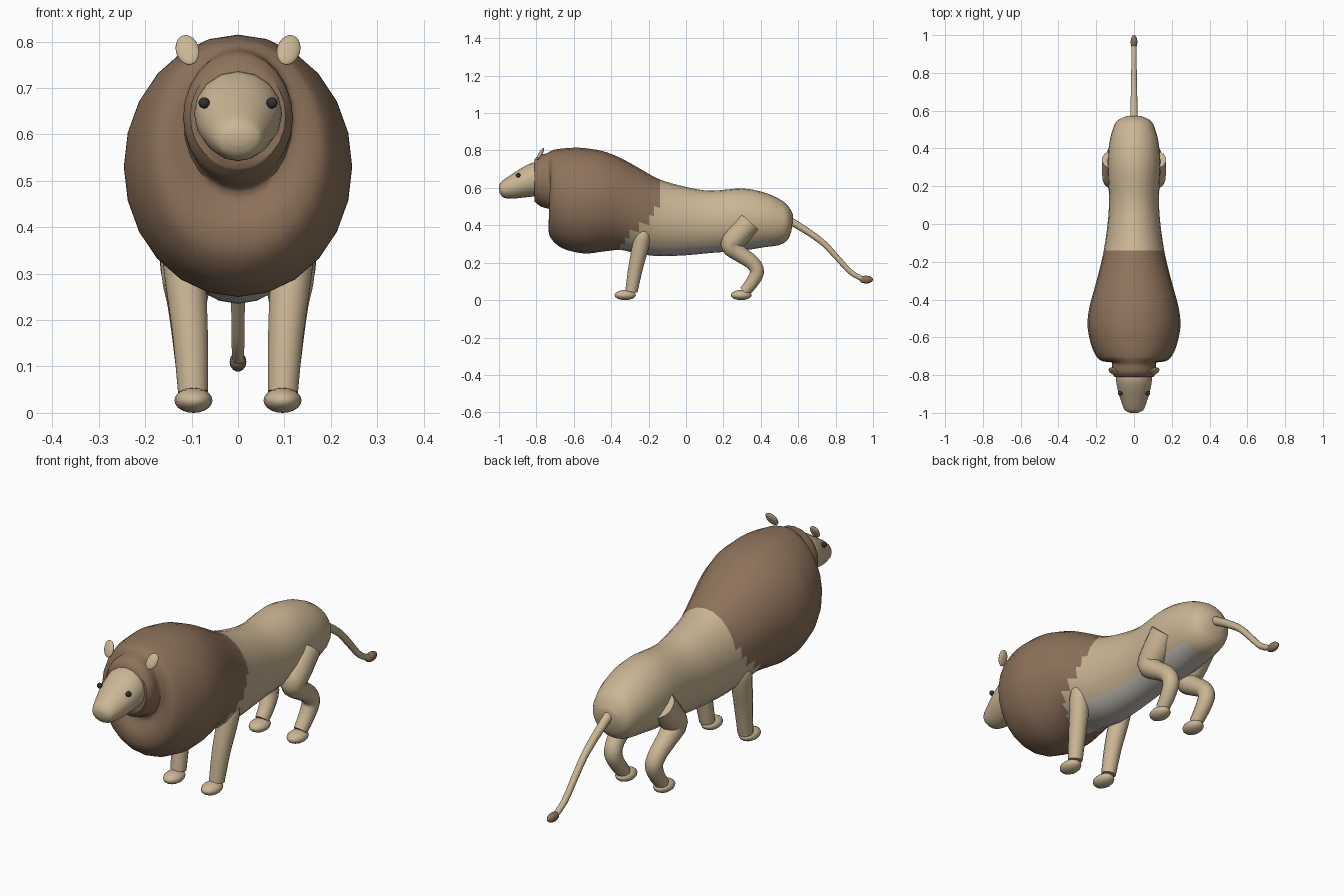
import bpy, bmesh
from math import sin, cos, tau
from mathutils import Vector

if "Cube" in bpy.data.objects:
    bpy.data.objects.remove(bpy.data.objects["Cube"])


def material(name, color):
    m = bpy.data.materials.new(name)
    m.diffuse_color = (*color, 1)
    m.use_nodes = True
    m.node_tree.nodes["Principled BSDF"].inputs["Base Color"].default_value = m.diffuse_color
    return m


TAN = material("tan_coat", (0.60, 0.47, 0.30))
BROWN = material("brown_mane", (0.27, 0.17, 0.105))
PALE = material("pale_belly", (0.56, 0.53, 0.47))
DARK = material("dark_eye", (0.035, 0.03, 0.03))


def spline(points, steps):
    """Catmull-Rom interpolation through tuples of any length."""
    pts = [points[0], *points, points[-1]]
    out = []
    for i in range(1, len(pts) - 2):
        for s in range(steps):
            t = s / steps
            out.append([0.5 * (2 * b + (c - a) * t + (2 * a - 5 * b + 4 * c - d) * t * t
                               + (3 * b - a - 3 * c + d) * t ** 3)
                        for a, b, c, d in zip(*pts[i - 1:i + 3])])
    return out + [list(points[-1])]


def skin(name, rings, mats):
    """Join rings of points into a closed, smooth tube."""
    bm = bmesh.new()
    vs = [[bm.verts.new(p) for p in ring] for ring in rings]
    n = len(vs[0])
    for a, b in zip(vs, vs[1:]):
        for i in range(n):
            bm.faces.new((a[i], a[(i + 1) % n], b[(i + 1) % n], b[i]))
    bm.faces.new(vs[0])
    bm.faces.new(vs[-1])
    bmesh.ops.recalc_face_normals(bm, faces=bm.faces)
    mesh = bpy.data.meshes.new(name)
    bm.to_mesh(mesh)
    bm.free()
    obj = bpy.data.objects.new(name, mesh)
    bpy.context.collection.objects.link(obj)
    for m in mats:
        mesh.materials.append(m)
    smooth(obj, 0.9)
    return obj


def smooth(obj, angle):
    bpy.ops.object.select_all(action='DESELECT')
    obj.select_set(True)
    bpy.context.view_layer.objects.active = obj
    bpy.ops.object.shade_smooth_by_angle(angle=angle)


def loft(name, sections, mats, steps=3, n=16):
    """Sections: top y, top z, bottom y, bottom z, half width."""
    rings = []
    for yt, zt, yb, zb, rx in spline(sections, steps):
        ring = []
        for i in range(n):
            a = tau * i / n
            k = (1 + cos(a)) / 2
            ring.append((rx * sin(a), yb + (yt - yb) * k, zb + (zt - zb) * k))
        rings.append(ring)
    return skin(name, rings, mats)


def tube(name, path, mat, steps=3, n=14):
    """Path: x, y, z, radius. Rings stay square to the path in the side plane."""
    pts = spline(path, steps)
    rings = []
    for i, (x, y, z, r) in enumerate(pts):
        t = Vector(pts[min(i + 1, len(pts) - 1)][:3]) - Vector(pts[max(i - 1, 0)][:3])
        u = t.cross(Vector((1, 0, 0))).normalized()
        w = t.cross(u).normalized()
        rings.append([Vector((x, y, z)) + r * (cos(tau * k / n) * u + sin(tau * k / n) * w)
                      for k in range(n)])
    return skin(name, rings, [mat])


def ball(name, loc, size, mat, rot=(0, 0, 0)):
    bpy.ops.mesh.primitive_uv_sphere_add(segments=16, ring_count=10, location=loc, rotation=rot)
    obj = bpy.context.object
    obj.name = name
    obj.scale = size
    obj.data.materials.append(mat)
    smooth(obj, 3)
    return obj


# Body and mane: one continuous form, coloured by region
body = loft("body_and_mane", [
    (-.81, .752, -.81, .527, .103), (-.785, .775, -.775, .50, .118),
    (-.745, .785, -.715, .475, .118), (-.72, .798, -.735, .40, .155),
    (-.70, .805, -.725, .335, .19), (-.65, .812, -.67, .282, .22),
    (-.58, .815, -.59, .256, .24), (-.52, .81, -.52, .25, .246),
    (-.44, .795, -.44, .26, .236), (-.35, .76, -.35, .268, .212),
    (-.25, .705, -.25, .247, .185), (-.14, .645, -.14, .235, .16),
    (0, .605, 0, .24, .14), (.13, .585, .13, .252, .132),
    (.30, .597, .30, .265, .14), (.42, .575, .42, .283, .132),
    (.50, .54, .50, .295, .113), (.545, .505, .545, .325, .09),
    (.573, .455, .565, .375, .045)], [TAN, BROWN, PALE], steps=4, n=24)
for f in body.data.polygons:
    c = f.center
    if c.y < -.14 - 1.05 * max(0, .5 - c.z):
        f.material_index = 1
    elif f.normal.z < -.7 and c.y < .47:
        f.material_index = 2

# Head with tapering muzzle
loft("head", [
    (-.77, .735, -.77, .55, .09), (-.82, .735, -.82, .553, .095),
    (-.87, .712, -.87, .548, .088), (-.92, .68, -.92, .543, .074),
    (-.965, .65, -.96, .544, .06), (-.99, .63, -.985, .555, .047),
    (-1.0, .61, -.998, .578, .022)], [TAN])

# Tail and tuft
tube("tail", [(0, .54, .435, .022), (0, .58, .41, .02), (0, .66, .36, .018),
              (0, .74, .30, .016), (0, .81, .225, .015), (0, .88, .15, .014),
              (0, .95, .11, .013)], TAN)
ball("tail_tuft", (0, .963, .11), (.018, .037, .021), BROWN)

# Paired parts
for side, s in (("right", -1), ("left", 1)):
    ball(f"{side}_eye", (s * .073, -.897, .668), (.012, .012, .012), DARK)
    ball(f"{side}_ear", (s * .109, -.778, .782), (.025, .01, .037), TAN, (-.5, s * .3, 0))
    tube(f"{side}_front_leg", [
        (s * .12, -.222, .385, .025), (s * .122, -.23, .355, .042),
        (s * .113, -.245, .28, .044), (s * .103, -.27, .17, .039),
        (s * .097, -.292, .045, .033)], TAN)
    ball(f"{side}_front_paw", (s * .096, -.325, .027), (.041, .057, .027), TAN)
    tube(f"{side}_hind_leg", [
        (s * .105, .34, .418, .066), (s * .108, .285, .355, .063),
        (s * .11, .24, .295, .056), (s * .11, .285, .25, .045),
        (s * .108, .355, .2, .039), (s * .103, .38, .15, .038),
        (s * .099, .35, .09, .034), (s * .097, .312, .045, .03)], TAN)
    ball(f"{side}_hind_paw", (s * .096, .295, .027), (.041, .056, .027), TAN)
